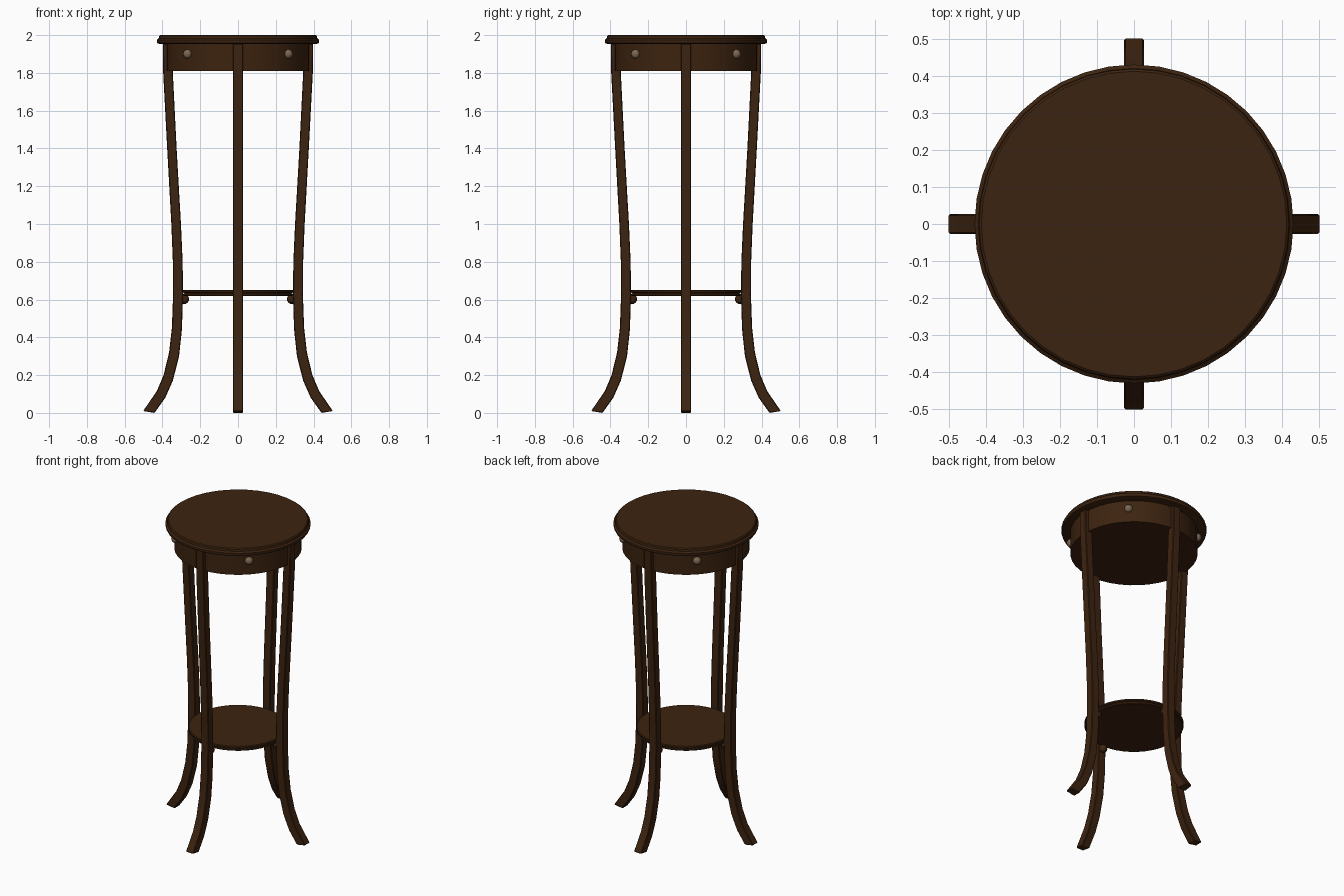
import bpy, bmesh, math
from mathutils import Vector

if "Cube" in bpy.data.objects:
    bpy.data.objects.remove(bpy.data.objects["Cube"])


def material(name, rgb):
    m = bpy.data.materials.new(name)
    m.use_nodes = True
    m.diffuse_color = (*rgb, 1)
    m.node_tree.nodes["Principled BSDF"].inputs["Base Color"].default_value = (*rgb, 1)
    return m


wood = material("dark wood", (0.046, 0.017, 0.005))
metal = material("dull brass", (0.2, 0.135, 0.085))


def finish(bm, name, mat, angle=35):
    bmesh.ops.recalc_face_normals(bm, faces=bm.faces)
    mesh = bpy.data.meshes.new(name)
    bm.to_mesh(mesh)
    bm.free()
    mesh.materials.append(mat)
    ob = bpy.data.objects.new(name, mesh)
    bpy.context.collection.objects.link(ob)
    bpy.ops.object.select_all(action="DESELECT")
    ob.select_set(True)
    bpy.context.view_layer.objects.active = ob
    bpy.ops.object.shade_smooth_by_angle(angle=math.radians(angle))
    return ob


def lathe(name, profile, mat, sides=40):
    """Turned solid from (radius, height) points, capped at both ends."""
    bm = bmesh.new()
    rings = []
    for r, z in profile:
        rings.append([bm.verts.new((r * math.cos(a), r * math.sin(a), z))
                      for a in (math.tau * i / sides for i in range(sides))])
    for low, high in zip(rings, rings[1:]):
        for i in range(sides):
            j = (i + 1) % sides
            bm.faces.new((low[i], low[j], high[j], high[i]))
    bm.faces.new(rings[0])
    bm.faces.new(rings[-1])
    return finish(bm, name, mat)


def ball(name, pos, radius, mat):
    bm = bmesh.new()
    bmesh.ops.create_uvsphere(bm, u_segments=12, v_segments=8, radius=radius)
    bmesh.ops.translate(bm, verts=bm.verts, vec=pos)
    return finish(bm, name, mat, 60)


# Turned parts: moulded top, closed apron, shelf with a grooved rim
lathe("table_top", [(0.415, 1.953), (0.427, 1.957), (0.43, 1.965), (0.43, 1.975),
                    (0.42, 1.983), (0.418, 1.995), (0.412, 2.0)], wood)
lathe("apron", [(0.377, 1.81), (0.377, 1.955)], wood)
lathe("lower_shelf", [(0.285, 0.618), (0.29, 0.622), (0.29, 0.63), (0.283, 0.634),
                      (0.295, 0.638), (0.295, 0.646), (0.29, 0.65)], wood)

# Leg cross-sections: (outer radius, outer z, inner radius, inner z)
SECTIONS = [(0.398, 1.955, 0.347, 1.955), (0.396, 1.8, 0.345, 1.8),
            (0.375, 1.4, 0.325, 1.4), (0.353, 1.0, 0.302, 1.0),
            (0.345, 0.8, 0.293, 0.8), (0.344, 0.62, 0.291, 0.62),
            (0.35, 0.45, 0.297, 0.44), (0.365, 0.32, 0.312, 0.3),
            (0.394, 0.2, 0.345, 0.17), (0.43, 0.115, 0.385, 0.08),
            (0.502, 0.01, 0.442, 0.0)]
HALF = 0.027


def leg(name, angle):
    bm = bmesh.new()
    c, s = math.cos(angle), math.sin(angle)
    rings = []
    for ro, zo, ri, zi in SECTIONS:
        corners = ((ro, -HALF, zo), (ro, HALF, zo), (ri, HALF, zi), (ri, -HALF, zi))
        rings.append([bm.verts.new((r * c - w * s, r * s + w * c, z)) for r, w, z in corners])
    for a, b in zip(rings, rings[1:]):
        for i in range(4):
            j = (i + 1) % 4
            bm.faces.new((a[i], a[j], b[j], b[i]))
    bm.faces.new(rings[0])
    bm.faces.new(rings[-1])
    # Slightly eased long corners
    ob = finish(bm, name, wood, 40)
    bevel = ob.modifiers.new("eased_edges", "BEVEL")
    bevel.width = 0.004
    bevel.segments = 1
    bevel.limit_method = "ANGLE"
    bevel.angle_limit = math.radians(50)


# Four legs with shelf supports, and knobs midway between them
for i, side in enumerate(("left", "back", "right", "front")):
    a = i * math.pi / 2
    leg(side + "_leg", a)
    ball(side + "_shelf_support", Vector((0.285 * math.cos(a), 0.285 * math.sin(a), 0.602)), 0.026, wood)
    k = a + math.pi / 4
    ball("knob_" + str(i + 1), Vector((0.376 * math.cos(k), 0.376 * math.sin(k), 1.9)), 0.025, metal)
